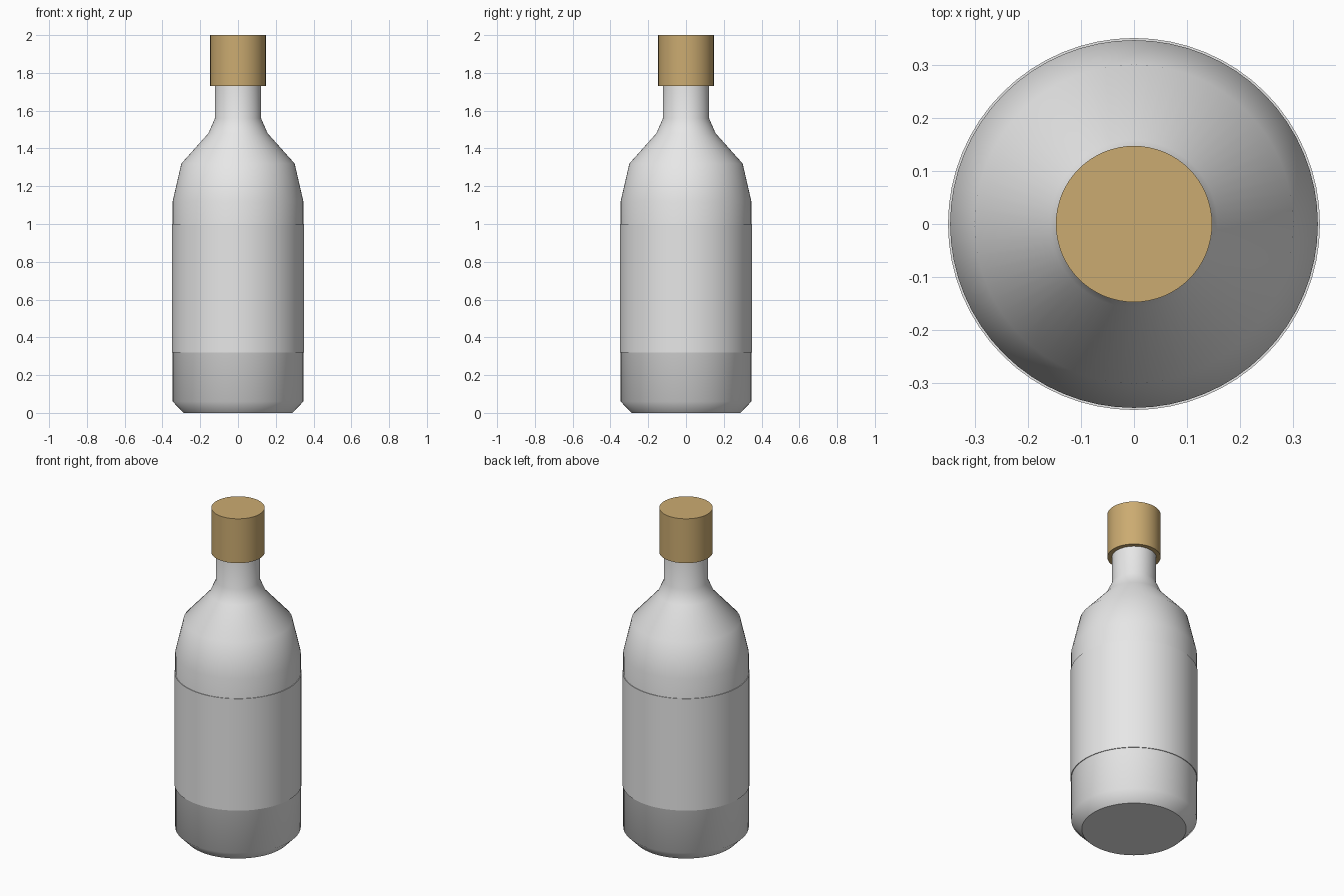
import bpy
import bmesh
from math import cos, sin, tau, radians

cube = bpy.data.objects.get("Cube")
if cube:
    bpy.data.objects.remove(cube, do_unlink=True)

SEGMENTS = 64


def make_material(name, rgb):
    mat = bpy.data.materials.new(name)
    mat.use_nodes = True
    color = (*rgb, 1.0)
    mat.diffuse_color = color
    mat.node_tree.nodes["Principled BSDF"].inputs["Base Color"].default_value = color
    return mat


def lathe(name, profile, mat, capped=True):
    """Revolve a bottom-to-top (radius, height) profile around the z axis."""
    bm = bmesh.new()
    angles = [tau * i / SEGMENTS for i in range(SEGMENTS)]
    rings = [[bm.verts.new((r * cos(a), r * sin(a), z)) for a in angles]
             for r, z in profile]
    for low, high in zip(rings, rings[1:]):
        for i in range(SEGMENTS):
            j = (i + 1) % SEGMENTS
            bm.faces.new((low[i], low[j], high[j], high[i]))
    if capped:
        bm.faces.new(rings[0][::-1])
        bm.faces.new(rings[-1])
    mesh = bpy.data.meshes.new(name)
    bm.to_mesh(mesh)
    bm.free()
    mesh.materials.append(mat)
    obj = bpy.data.objects.new(name, mesh)
    bpy.context.collection.objects.link(obj)
    bpy.ops.object.select_all(action="DESELECT")
    obj.select_set(True)
    bpy.context.view_layer.objects.active = obj
    bpy.ops.object.shade_smooth_by_angle(angle=radians(45))
    return obj


pale = make_material("pale_grey", (0.8, 0.8, 0.8))
tan = make_material("golden_tan", (0.6, 0.41, 0.165))

# Bottle with chamfered base, sloped shoulder and narrow neck
lathe("bottle_body", [(0.288, 0), (0.346, 0.06), (0.346, 1.12), (0.3, 1.32),
                      (0.157, 1.48), (0.122, 1.56), (0.122, 1.8)], pale)

# Thin label sleeve wrapped around the body
lathe("label", [(0.345, 0.32), (0.35, 0.32), (0.35, 1.0), (0.345, 1.0)],
      pale, capped=False)

# Stopper over the neck
lathe("cap", [(0.147, 1.73), (0.147, 2.0)], tan)
